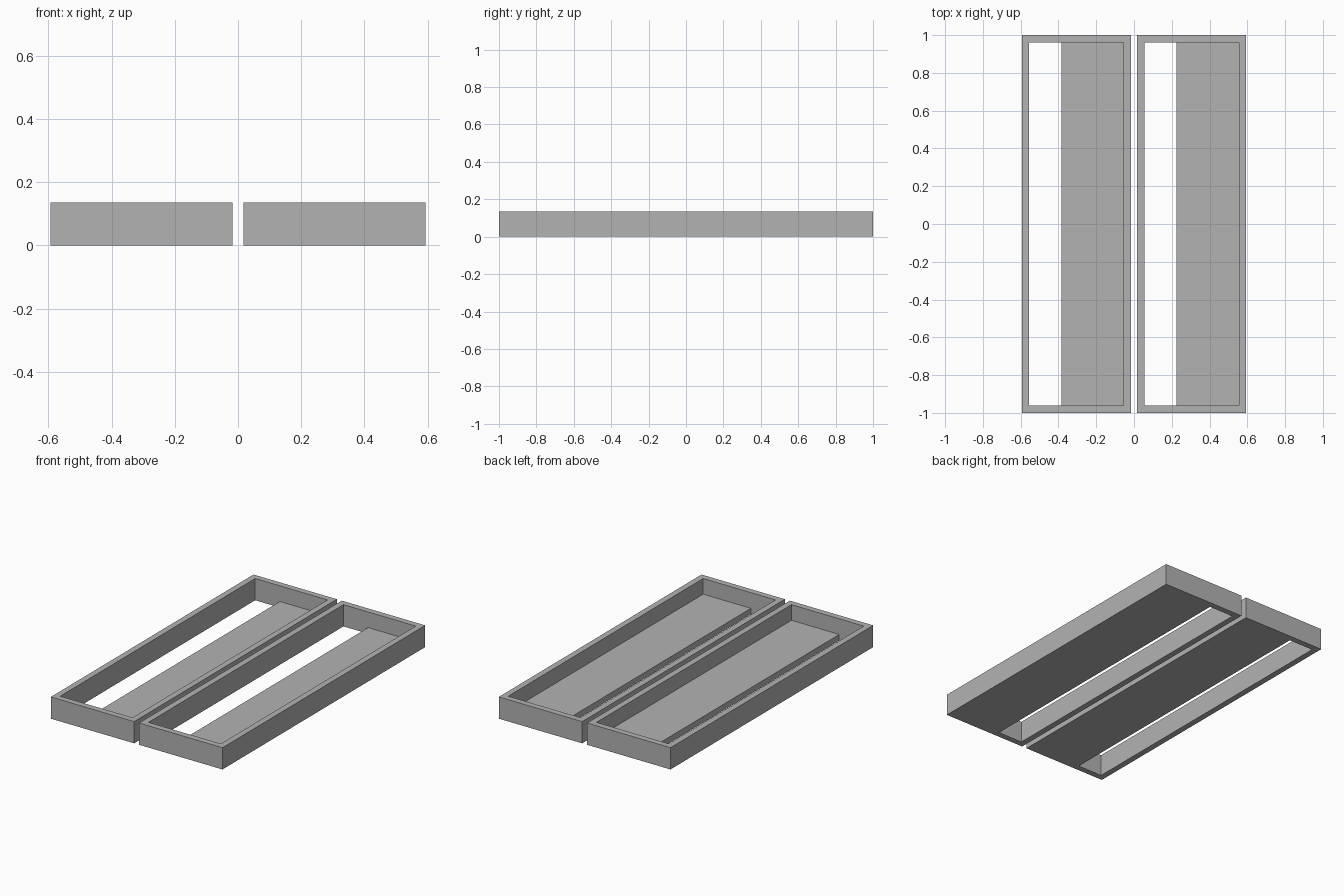
import bpy, bmesh

if "Cube" in bpy.data.objects:
    bpy.data.objects.remove(bpy.data.objects["Cube"])

# Overall sizes
X_IN, X_OUT = 0.017, 0.593    # inner and outer side of one tray
Y, H = 1.0, 0.136             # half length, height
WALL, FLOOR = 0.038, 0.038    # rim width, floor thickness
SLOT_END = X_IN + 0.208       # where the floor panel begins

grey = bpy.data.materials.new("plain_grey")
grey.diffuse_color = (0.45, 0.45, 0.45, 1)
grey.use_nodes = True
grey.node_tree.nodes["Principled BSDF"].inputs["Base Color"].default_value = grey.diffuse_color


def tray(name, dx):
    """Rectangular rim with a floor panel that leaves a long open slot on the left."""
    bm = bmesh.new()
    y = Y - WALL
    xs = [X_IN, X_IN + WALL, SLOT_END, X_OUT - WALL, X_OUT]
    ys = [-Y, -y, y, Y]
    cache = {}

    def vert(x, yy, z):
        key = (x, yy, z)
        if key not in cache:
            cache[key] = bm.verts.new((x + dx, yy, z))
        return cache[key]

    # Height of the solid in each plan cell
    def height(i, j):
        if not (0 <= i < 4 and 0 <= j < 3):
            return 0
        if i in (0, 3) or j in (0, 2):
            return H
        return FLOOR if i == 2 else 0

    for i in range(-1, 4):
        for j in range(-1, 3):
            h = height(i, j)
            # Top and underside of the cell
            if h:
                a, b, c, d = xs[i], xs[i + 1], ys[j], ys[j + 1]
                bm.faces.new([vert(*p, h) for p in ((a, c), (b, c), (b, d), (a, d))])
                bm.faces.new([vert(*p, 0) for p in ((a, d), (b, d), (b, c), (a, c))])
            # Upright faces where neighbouring heights differ
            steps = []
            if 0 <= j < 3:
                steps.append((height(i + 1, j), (xs[i + 1], ys[j]), (xs[i + 1], ys[j + 1])))
            if 0 <= i < 4:
                steps.append((height(i, j + 1), (xs[i + 1], ys[j + 1]), (xs[i], ys[j + 1])))
            for other, p, q in steps:
                lo, hi = min(h, other), max(h, other)
                if lo != hi:
                    quad = [vert(*p, lo), vert(*q, lo), vert(*q, hi), vert(*p, hi)]
                    bm.faces.new(quad if h > other else quad[::-1])

    # Merge the flat cells into clean faces
    bmesh.ops.dissolve_limit(bm, angle_limit=0.01, verts=bm.verts[:], edges=bm.edges[:])
    mesh = bpy.data.meshes.new(name)
    bm.to_mesh(mesh)
    bm.free()
    mesh.materials.append(grey)
    bpy.context.collection.objects.link(bpy.data.objects.new(name, mesh))


# Two identical trays side by side
tray("right_tray", 0)
tray("left_tray", -(X_IN + X_OUT))
